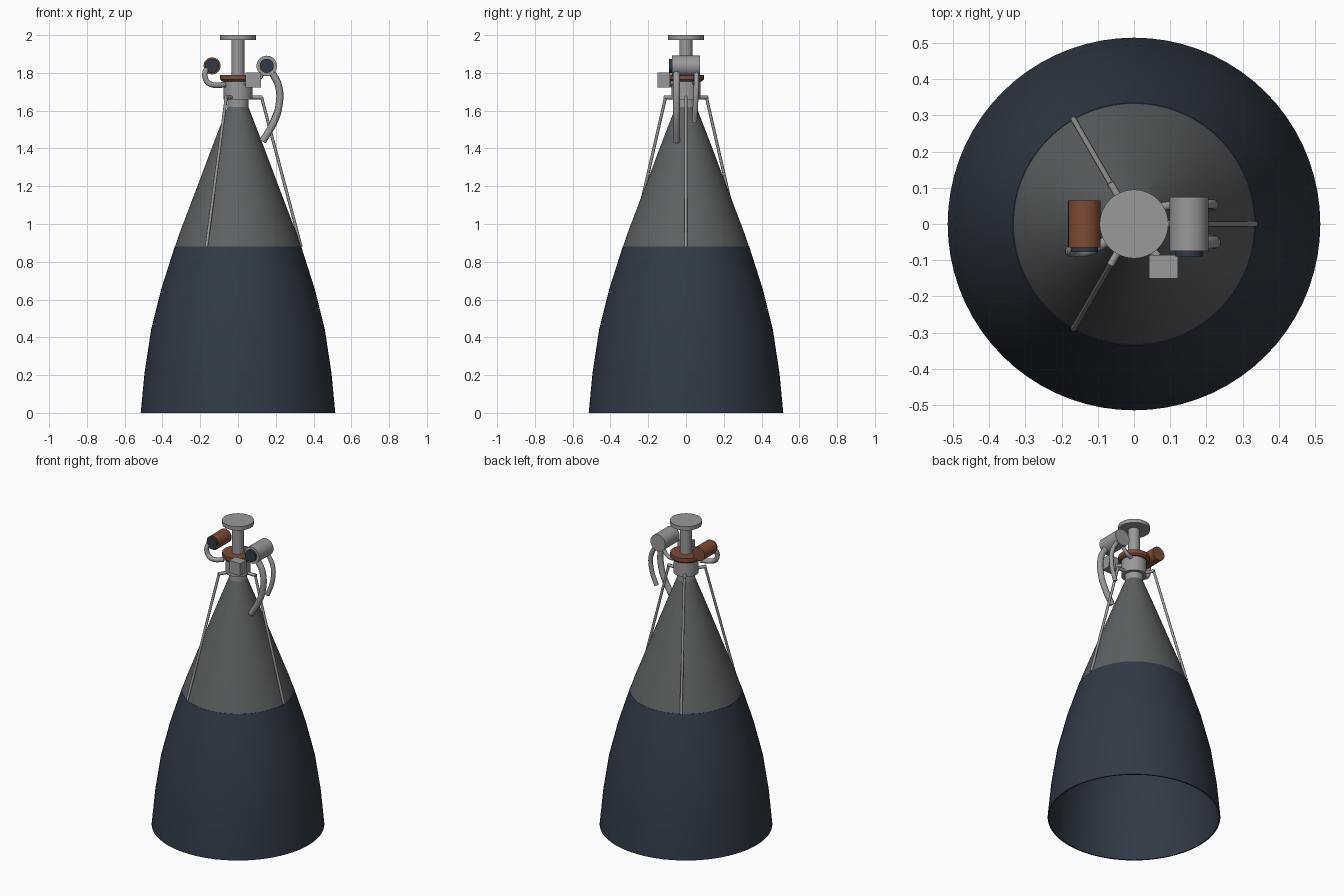
import bpy, bmesh
from math import radians, cos, sin, pi
from mathutils import Vector, Matrix

if "Cube" in bpy.data.objects:
    bpy.data.objects.remove(bpy.data.objects["Cube"])


def material(name, r, g, b):
    m = bpy.data.materials.new(name)
    m.use_nodes = True
    m.diffuse_color = (r, g, b, 1)
    bsdf = next(n for n in m.node_tree.nodes if n.type == 'BSDF_PRINCIPLED')
    bsdf.inputs["Base Color"].default_value = (r, g, b, 1)
    return m


LIGHT = material("light grey metal", 0.32, 0.32, 0.32)
DARK = material("dark grey metal", 0.11, 0.12, 0.125)
BLUE = material("dark blue alloy", 0.03, 0.042, 0.062)
COPPER = material("copper brown", 0.21, 0.07, 0.035)


def finish(name, bm, mat, angle=35):
    bmesh.ops.recalc_face_normals(bm, faces=bm.faces)
    mesh = bpy.data.meshes.new(name)
    bm.to_mesh(mesh)
    bm.free()
    mesh.materials.append(mat)
    ob = bpy.data.objects.new(name, mesh)
    bpy.context.collection.objects.link(ob)
    bpy.ops.object.select_all(action='DESELECT')
    ob.select_set(True)
    bpy.context.view_layer.objects.active = ob
    if angle:
        bpy.ops.object.shade_smooth_by_angle(angle=radians(angle))
    return ob


def lathe(name, profile, mat, steps=64, angle=35):
    """Spin (radius, z) points about z."""
    bm = bmesh.new()
    pts = [bm.verts.new((r, 0, z)) for r, z in profile]
    edges = [bm.edges.new(p) for p in zip(pts, pts[1:])]
    bmesh.ops.spin(bm, geom=pts + edges, axis=(0, 0, 1), cent=(0, 0, 0),
                   angle=2 * pi, steps=steps)
    bmesh.ops.remove_doubles(bm, verts=bm.verts, dist=0.0001)
    return finish(name, bm, mat, angle)


def shell(name, profile, mat, wall):
    """Thin double wall, closed at both rims."""
    inner = [(r - wall, z) for r, z in reversed(profile)]
    return lathe(name, profile + inner + profile[:1], mat, 72, 60)


def rod(name, a, b, radius, mat, sides=32):
    a, b = Vector(a), Vector(b)
    bm = bmesh.new()
    turn = (b - a).to_track_quat('Z', 'Y').to_matrix().to_4x4()
    bmesh.ops.create_cone(bm, cap_ends=True, segments=sides, radius1=radius,
                          radius2=radius, depth=(b - a).length,
                          matrix=Matrix.Translation((a + b) / 2) @ turn)
    return finish(name, bm, mat)


def pipe(name, points, radius, mat):
    curve = bpy.data.curves.new(name, 'CURVE')
    curve.dimensions = '3D'
    curve.bevel_depth = radius
    curve.bevel_resolution = 4
    curve.use_fill_caps = True
    spline = curve.splines.new('BEZIER')
    spline.bezier_points.add(len(points) - 1)
    for bp, p in zip(spline.bezier_points, points):
        bp.co = p
        bp.handle_left_type = bp.handle_right_type = 'AUTO'
    curve.materials.append(mat)
    ob = bpy.data.objects.new(name, curve)
    bpy.context.collection.objects.link(ob)
    return ob


# Bell nozzle: dark extension below, grey cone above
shell("nozzle_extension", [(0.515, 0), (0.495, 0.21), (0.46, 0.44),
                           (0.405, 0.66), (0.335, 0.88)], BLUE, 0.008)
shell("nozzle_cone", [(0.335, 0.875), (0.31, 0.95), (0.215, 1.2),
                      (0.14, 1.4), (0.055, 1.62)], DARK, 0.008)

# Combustion chamber, injector collar, feed post and mounting disc
lathe("chamber", [(0, 1.60), (0.055, 1.60), (0.055, 1.66), (0.076, 1.66),
                  (0.076, 1.765), (0, 1.765)], LIGHT, 48)
lathe("injector_collar", [(0, 1.755), (0.085, 1.755), (0.094, 1.765),
                          (0.094, 1.79), (0, 1.79)], COPPER, 48)
rod("feed_post", (0, 0, 1.78), (0, 0, 1.98), 0.035, LIGHT)
rod("mounting_disc", (0, 0, 1.975), (0, 0, 2), 0.095, LIGHT, 48)

# Three braces from the chamber to the nozzle joint
for i in range(3):
    d = Vector((cos(i * 2 * pi / 3), sin(i * 2 * pi / 3), 0))
    top = d * 0.125 + Vector((0, 0, 1.67))
    rod(f"brace_arm_{i + 1}", d * 0.05 + Vector((0, 0, 1.67)),
        top + d * 0.006, 0.01, LIGHT, 12)
    rod(f"brace_{i + 1}", top, d * 0.334 + Vector((0, 0, 0.88)), 0.008, LIGHT, 12)

# Two pumps lying along y, each with a dark front cap
for side, x, radius, half, cap, mat in (("right", -0.137, 0.045, 0.065, 0.013, COPPER),
                                        ("left", 0.152, 0.054, 0.075, 0.015, LIGHT)):
    rod(f"{side}_pump", (x, -half, 1.837), (x, half, 1.837), radius, mat)
    rod(f"{side}_pump_cap", (x, -half - cap, 1.837), (x, -half, 1.837), 0.037, BLUE)

# Pipes
pipe("right_pump_pipe", [(-0.15, -0.05, 1.83), (-0.172, -0.07, 1.81),
                         (-0.165, -0.075, 1.755), (-0.135, -0.075, 1.737),
                         (-0.07, -0.045, 1.737)], 0.015, LIGHT)
pipe("left_exhaust_pipe", [(0.175, -0.05, 1.81), (0.215, -0.05, 1.73),
                           (0.214, -0.05, 1.61), (0.185, -0.05, 1.53),
                           (0.13, -0.05, 1.437)], 0.019, LIGHT)
pipe("left_rear_pipe", [(0.175, 0.055, 1.81), (0.215, 0.055, 1.73),
                        (0.214, 0.05, 1.63), (0.183, 0.045, 1.54)], 0.014, LIGHT)
pipe("left_pump_link", [(0.06, 0.045, 1.745), (0.095, 0.05, 1.755),
                        (0.14, 0.05, 1.81)], 0.012, LIGHT)

# Control box in front of the chamber
bm = bmesh.new()
bmesh.ops.create_cube(bm, size=1, matrix=Matrix.Translation((0.081, -0.118, 1.762))
                      @ Matrix.Diagonal((0.08, 0.064, 0.08, 1)))
finish("control_box", bm, LIGHT, 0)
rod("control_box_mount", (0.065, -0.09, 1.745), (0.03, -0.05, 1.745), 0.012, LIGHT, 12)
